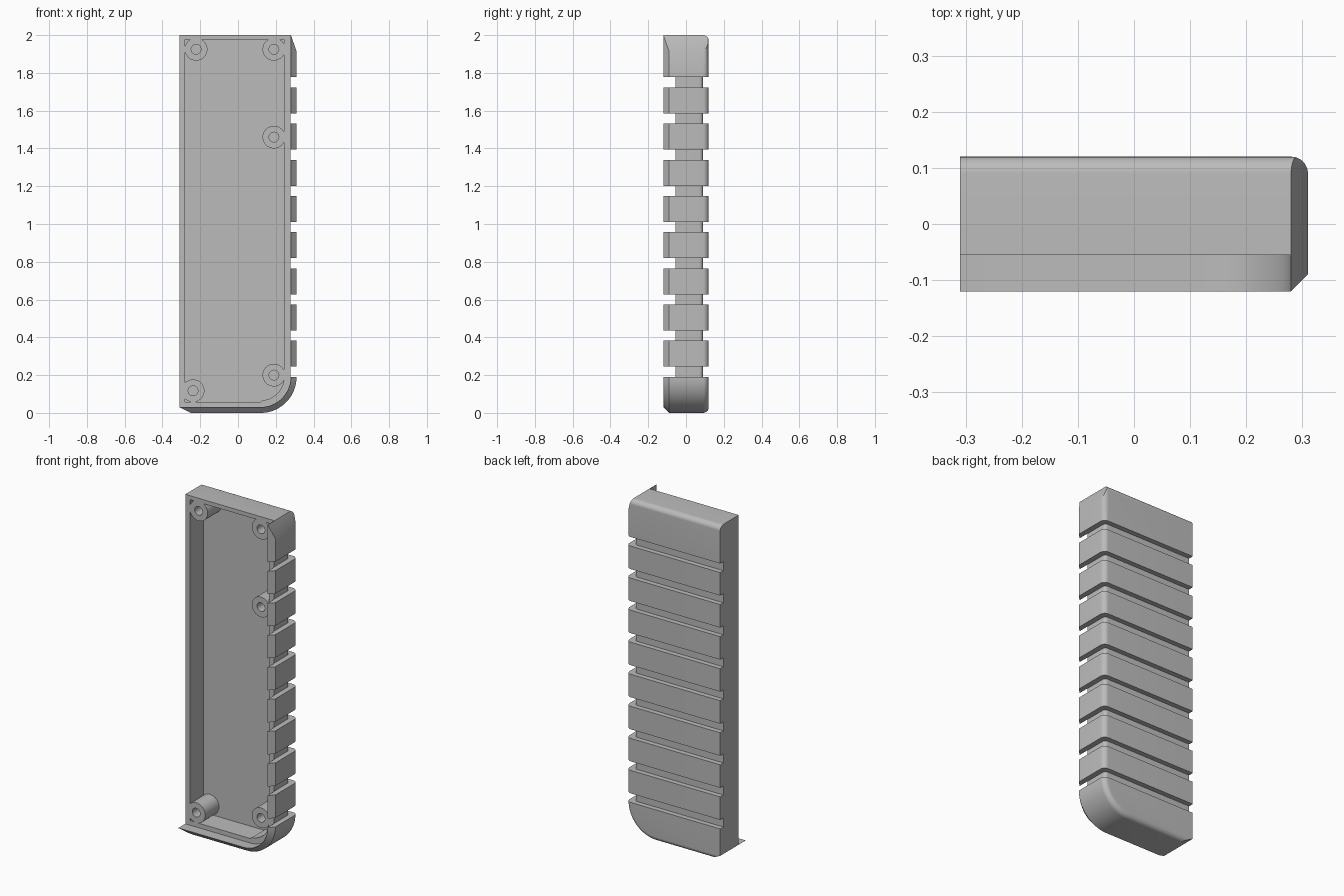
import bpy, bmesh, math

cube = bpy.data.objects.get("Cube")
if cube:
    bpy.data.objects.remove(cube, do_unlink=True)

LEFT, RIGHT, TOP, BACK = -0.31, 0.31, 2.0, 0.12
STEP = 0.03           # chamfer, fillet and groove depth
SEAT = -0.055         # plane of the open rim
FLOOR = 0.075         # inside floor

grey = bpy.data.materials.new("plain grey")
grey.use_nodes = True
grey.diffuse_color = (0.5, 0.5, 0.5, 1)
grey.node_tree.nodes["Principled BSDF"].inputs["Base Color"].default_value = (0.5, 0.5, 0.5, 1)


def loft(name, rings):
    """Closed solid through rings of equal point count."""
    bm = bmesh.new()
    loops = [[bm.verts.new(p) for p in ring] for ring in rings]
    n = len(loops[0])
    for a, b in zip(loops, loops[1:]):
        for i in range(n):
            j = (i + 1) % n
            bm.faces.new((a[i], a[j], b[j], b[i]))
    bm.faces.new(loops[0])
    bm.faces.new(loops[-1])
    bmesh.ops.remove_doubles(bm, verts=bm.verts, dist=0.0001)
    bmesh.ops.recalc_face_normals(bm, faces=bm.faces)
    mesh = bpy.data.meshes.new(name)
    bm.to_mesh(mesh)
    bm.free()
    mesh.materials.append(grey)
    obj = bpy.data.objects.new(name, mesh)
    bpy.context.collection.objects.link(obj)
    return obj


def prism(name, outline, y0, y1):
    return loft(name, [[(x, y, z) for x, z in outline] for y in (y0, y1)])


def circle(cx, cz, r, n=40):
    return [(cx + r * math.cos(math.tau * i / n), cz + r * math.sin(math.tau * i / n))
            for i in range(n)]


def arc(inset):
    """Big rounded lower corner."""
    r = 0.19 - inset
    return [(0.12 + r * math.sin(a), 0.19 - r * math.cos(a))
            for a in (math.pi / 2 * i / 20 for i in range(21))]


def outline(d, t=0.0):
    """Outer shape, inset by d at right and bottom and by t at the top."""
    keep = (STEP - d) / STEP
    z_side = min(TOP - 0.085 * keep, TOP - t)
    x_top = min(0.28 + 0.35 * t, RIGHT - d)
    return [(LEFT, STEP), (LEFT + 0.06 * keep, d)] + arc(d) + [
        (RIGHT - d, z_side), (x_top, TOP - t), (LEFT, TOP - t)]


def cut(target, cutter):
    mod = target.modifiers.new("cut", "BOOLEAN")
    mod.operation, mod.solver, mod.object = "DIFFERENCE", "EXACT", cutter
    bpy.context.view_layer.objects.active = target
    bpy.ops.object.modifier_apply(modifier=mod.name)
    bpy.data.objects.remove(cutter, do_unlink=True)


# Outer block: chamfered front lip, filleted back edges
layers = [(-0.12, STEP, 0), (-0.09, 0, 0)]
for i in range(9):
    a = math.pi / 2 * i / 8
    inset = STEP * (1 - math.cos(a))
    layers.append((BACK - STEP + STEP * math.sin(a), inset, inset))
shell = loft("half_shell", [[(x, y, z) for x, z in outline(d, t)] for y, d, t in layers])

# Recess in front of the rim, leaving the lip at right and bottom
lip = STEP + 0.001
cut(shell, prism("rim_cutter", [(-0.5, lip)] + arc(lip) + [(RIGHT - lip, 2.2), (-0.5, 2.2)],
                 -0.3, SEAT))

# Hollow inside, with the screw posts left standing
posts = [(-0.222, 1.925), (0.19, 1.925), (0.19, 1.46), (0.19, 0.2), (-0.238, 0.117)]
wall = 0.066
hollow = prism("hollow_cutter", [(-0.28, 0.058)] + arc(0.058)[:1] + arc(wall)[1:] +
               [(RIGHT - wall, 1.976), (-0.28, 1.976)], -0.3, FLOOR)
for x, z in posts:
    cut(hollow, prism("post_cutter", circle(x, z, 0.06), -0.4, 0.3))
cut(shell, hollow)

# Screw holes
for x, z in posts:
    cut(shell, prism("hole_cutter", circle(x, z, 0.026, 24), -0.3, 0.06))

# Grooves around the back and right side
inner = [(0.258 + 0.02 * math.cos(a), 0.07 + 0.02 * math.sin(a))
         for a in (math.pi / 2 * i / 6 for i in range(7))]
profile = [(0.5, -0.3), (0.278, -0.3)] + inner + [(-0.5, 0.09), (-0.5, 0.3), (0.5, 0.3)]
for i in range(9):
    z = 1.75 - 0.1915 * i
    cut(shell, loft("groove_cutter", [[(x, y, h) for x, y in profile]
                                      for h in (z - 0.027, z + 0.027)]))

# Smooth the rounded parts, keep edges sharp
bpy.ops.object.select_all(action="DESELECT")
shell.select_set(True)
bpy.context.view_layer.objects.active = shell
bpy.ops.object.shade_smooth_by_angle(angle=math.radians(30))
